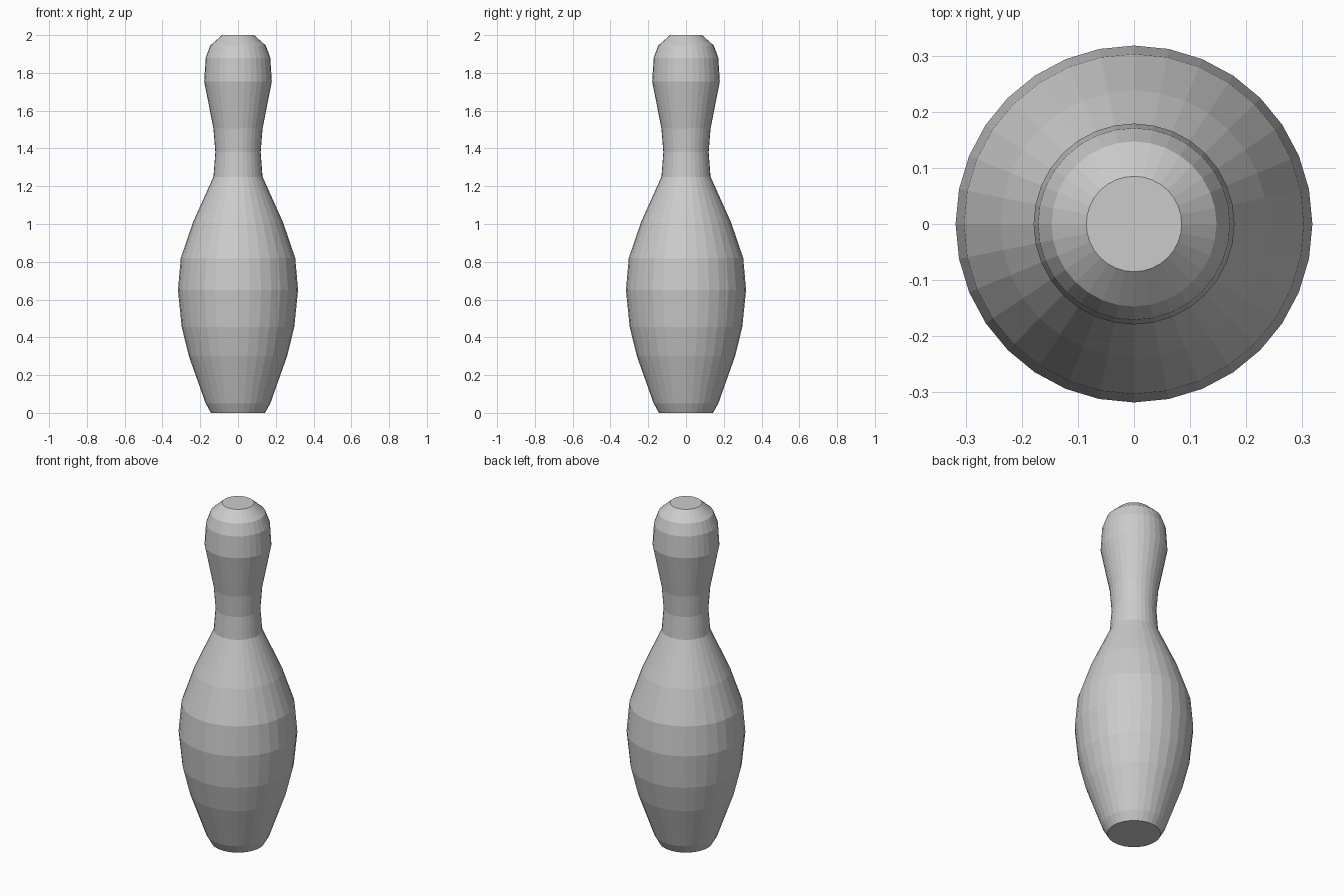
import bpy
import bmesh
import math

cube = bpy.data.objects.get("Cube")
if cube:
    bpy.data.objects.remove(cube, do_unlink=True)

SIDES = 32

# Radius and height of each ring, from base to crown
PROFILE = [
    (0.143, 0.0), (0.171, 0.05), (0.26, 0.30), (0.298, 0.455),
    (0.318, 0.65), (0.303, 0.82), (0.238, 1.01), (0.13, 1.25),
    (0.12, 1.38), (0.13, 1.505), (0.179, 1.755), (0.171, 1.88),
    (0.147, 1.945), (0.085, 2.0),
]


def make_material(name, color):
    mat = bpy.data.materials.new(name)
    mat.use_nodes = True
    mat.diffuse_color = color
    mat.node_tree.nodes["Principled BSDF"].inputs["Base Color"].default_value = color
    return mat


def lathe(name, profile, mat):
    """Turn a profile about the z axis and cap both ends."""
    bm = bmesh.new()
    rings = []
    for radius, z in profile:
        angles = [math.tau * i / SIDES for i in range(SIDES)]
        rings.append([bm.verts.new((radius * math.cos(a), radius * math.sin(a), z))
                      for a in angles])
    for low, high in zip(rings, rings[1:]):
        for i in range(SIDES):
            j = (i + 1) % SIDES
            bm.faces.new((low[i], low[j], high[j], high[i]))
    bm.faces.new(reversed(rings[0]))
    bm.faces.new(rings[-1])
    mesh = bpy.data.meshes.new(name)
    bm.to_mesh(mesh)
    bm.free()
    mesh.materials.append(mat)
    obj = bpy.data.objects.new(name, mesh)
    bpy.context.collection.objects.link(obj)
    return obj


# Flat-shaded turned pin
grey = make_material("light_grey", (0.6, 0.6, 0.6, 1.0))
lathe("bowling_pin", PROFILE, grey)
